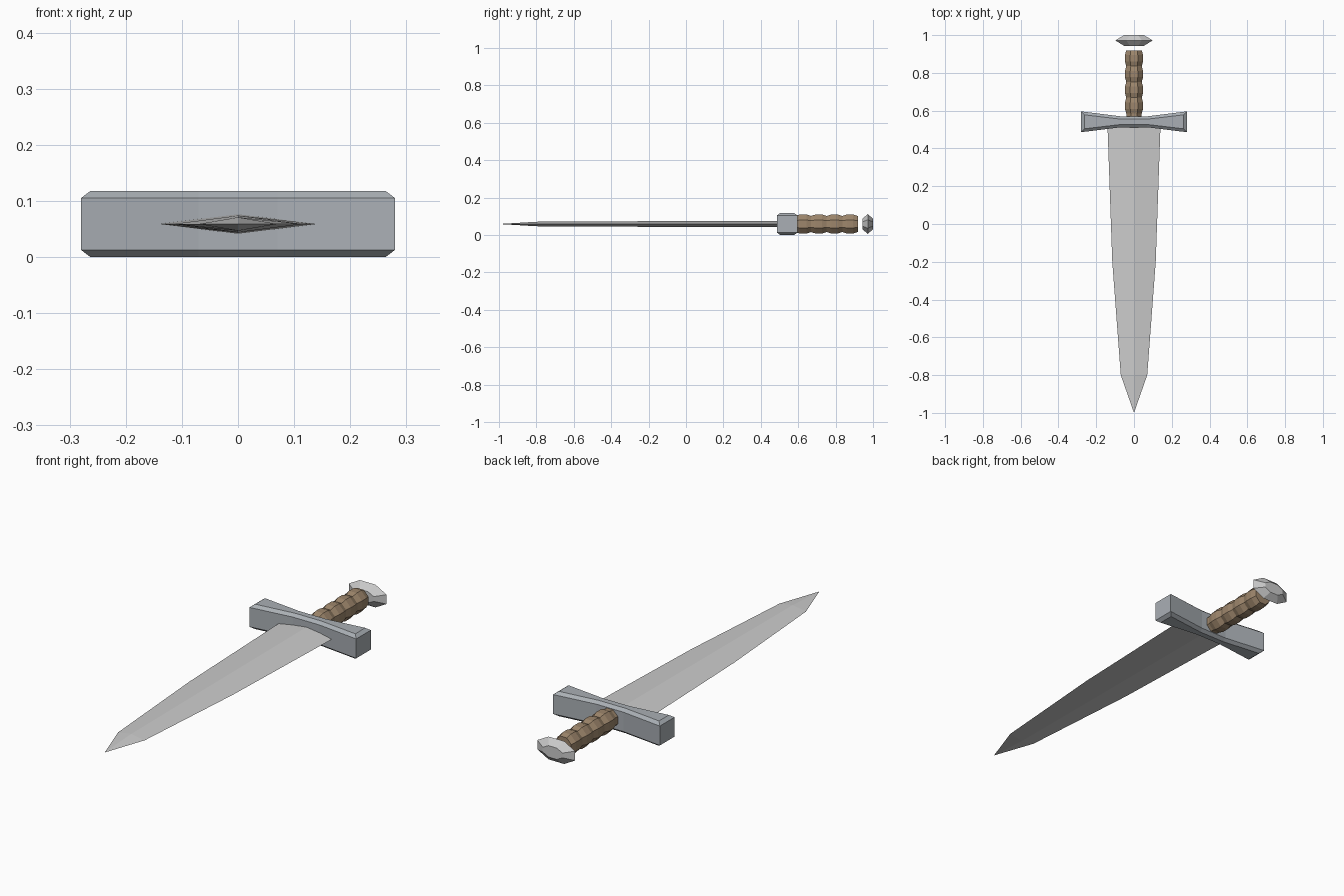
import bpy, bmesh
from math import sin, cos, pi

if "Cube" in bpy.data.objects:
    bpy.data.objects.remove(bpy.data.objects["Cube"])

ZC = 0.059  # height of the sword's centre line


def material(name, rgb):
    m = bpy.data.materials.new(name)
    m.diffuse_color = (*rgb, 1)
    m.use_nodes = True
    m.node_tree.nodes["Principled BSDF"].inputs["Base Color"].default_value = m.diffuse_color
    return m


def loft(name, rings, mat):
    """Skin a list of equal-length rings of points, capping both ends."""
    bm = bmesh.new()
    loops = [[bm.verts.new(p) for p in ring] for ring in rings]
    n = len(loops[0])
    for a, b in zip(loops, loops[1:]):
        for i in range(n):
            j = (i + 1) % n
            bm.faces.new((a[i], a[j], b[j], b[i]))
    bm.faces.new(loops[0][::-1])
    bm.faces.new(loops[-1])
    bmesh.ops.remove_doubles(bm, verts=bm.verts, dist=1e-5)
    bmesh.ops.recalc_face_normals(bm, faces=bm.faces)
    me = bpy.data.meshes.new(name)
    bm.to_mesh(me)
    bm.free()
    me.materials.append(mat)
    ob = bpy.data.objects.new(name, me)
    bpy.context.collection.objects.link(ob)
    return ob


def octagon(y, rx, rz):
    """Eight-sided ring with flat sides, rx and rz measured to the flats."""
    k = 1 / cos(pi / 8)
    return [(rx * k * cos((i + .5) * pi / 4), y, ZC + rz * k * sin((i + .5) * pi / 4))
            for i in range(8)]


steel = material("steel", (0.60, 0.60, 0.63))
iron = material("iron", (0.40, 0.43, 0.46))
leather = material("leather", (0.34, 0.24, 0.15))

# Blade: diamond section tapering to a point
stations = [(0.54, 0.141, 0.0175), (-0.2, 0.115, 0.015),
            (-0.8, 0.07, 0.012), (-0.99999, 0.00001, 0.00001)]
loft("blade", [[(w, y, ZC), (0, y, ZC + h), (-w, y, ZC), (0, y, ZC - h)]
               for y, w, h in stations], steel)


# Guard: bow-tie outline with chamfered top and bottom edges
def guard_ring(z, x_end, y_end, y_mid):
    yc, xm = 0.541, 0.07
    half = [(x_end, -y_end), (x_end, y_end), (xm, y_mid), (-xm, y_mid)]
    return [(x, yc + y, z) for x, y in half + [(-x, -y) for x, y in half]][0:4] + \
           [(-x_end, yc + y_end, z), (-x_end, yc - y_end, z),
            (-xm, yc - y_mid, z), (xm, yc - y_mid, z)]


outer, inner = (0.28, 0.055, 0.029), (0.263, 0.037, 0.014)
loft("guard", [guard_ring(0, *inner), guard_ring(0.013, *outer),
               guard_ring(0.105, *outer), guard_ring(0.118, *inner)], iron)

# Grip: four wrapped bulges
rings = []
start, step = 0.585, 0.0835
for i in range(4):
    y = start + i * step
    rings += [octagon(y, 0.041, 0.043), octagon(y + step * .3, 0.048, 0.051),
              octagon(y + step * .7, 0.048, 0.051)]
rings.append(octagon(start + 4 * step, 0.041, 0.043))
loft("grip", [octagon(0.55, 0.041, 0.043)] + rings, leather)

# Pommel: wide double-chamfered octagonal disc
loft("pommel", [octagon(0.943, 0.052, 0.027), octagon(0.972, 0.099, 0.054),
                octagon(1.0, 0.052, 0.027)], steel)
